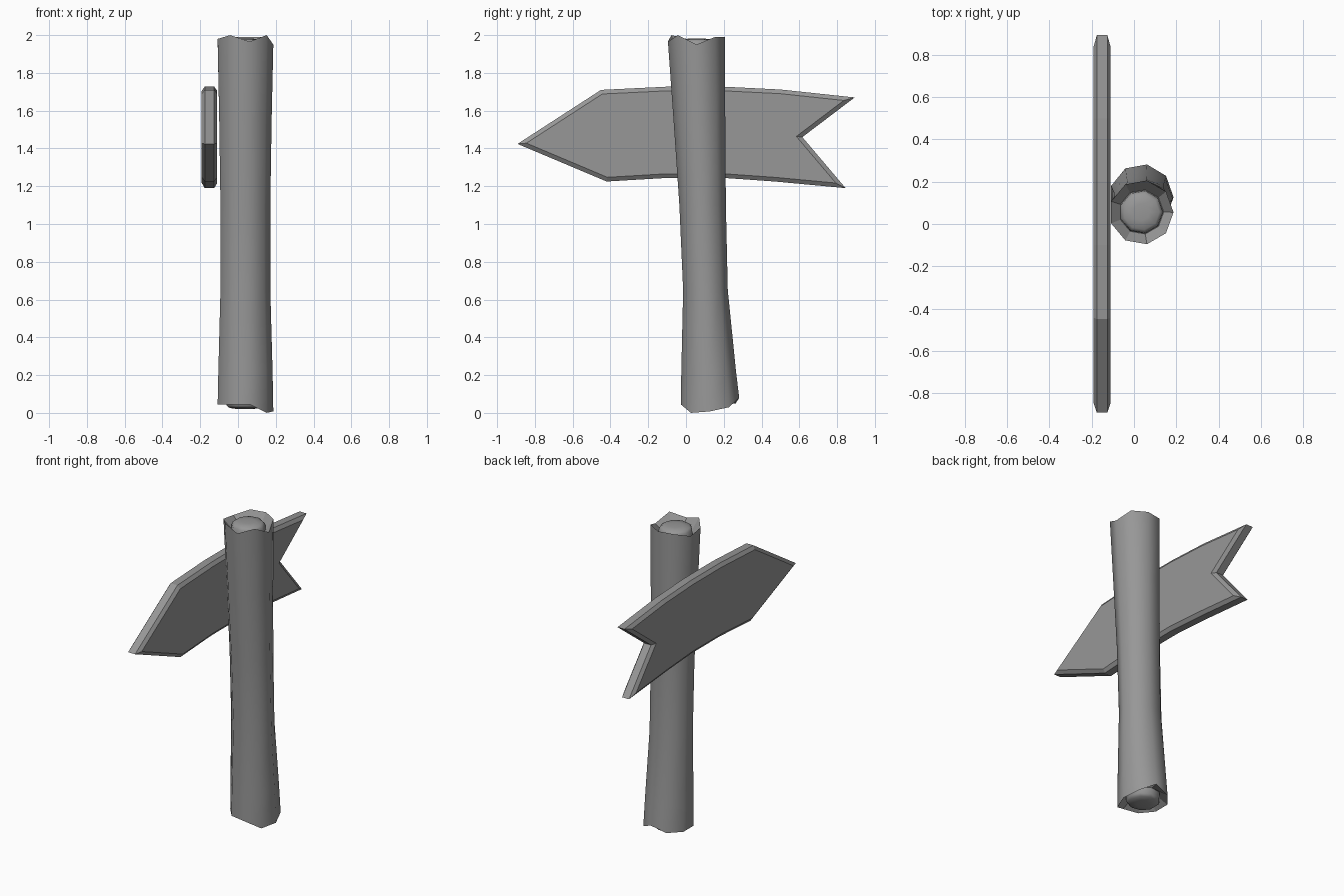
import bpy, bmesh
from math import sin, cos, radians

if "Cube" in bpy.data.objects:
    bpy.data.objects.remove(bpy.data.objects["Cube"])

SIDES = 9
CX = 0.035

grey = bpy.data.materials.new("dark_grey")
grey.diffuse_color = (0.31, 0.31, 0.31, 1)
grey.use_nodes = True
grey.node_tree.nodes["Principled BSDF"].inputs["Base Color"].default_value = grey.diffuse_color


def finish(name, bm, smooth=None):
    bmesh.ops.recalc_face_normals(bm, faces=bm.faces)
    me = bpy.data.meshes.new(name)
    bm.to_mesh(me)
    bm.free()
    me.materials.append(grey)
    ob = bpy.data.objects.new(name, me)
    bpy.context.collection.objects.link(ob)
    if smooth:
        bpy.ops.object.select_all(action='DESELECT')
        ob.select_set(True)
        bpy.context.view_layer.objects.active = ob
        bpy.ops.object.shade_smooth_by_angle(angle=radians(smooth))
    return ob


def ring(bm, cy, rx, ry, heights):
    return [bm.verts.new((CX + rx * cos(radians(40 * i)),
                          cy + ry * sin(radians(40 * i)), heights[i]))
            for i in range(SIDES)]


def lofted(name, rings, smooth):
    bm = bmesh.new()
    loops = [ring(bm, *r) for r in rings]
    for a, b in zip(loops, loops[1:]):
        for i in range(SIDES):
            j = (i + 1) % SIDES
            bm.faces.new((a[i], a[j], b[j], b[i]))
    bm.faces.new(loops[0])
    bm.faces.new(loops[-1])
    return finish(name, bm, smooth)


def flat(z):
    return [z] * SIDES


# Bark: leaning, waisted trunk with jagged ends and a hollowed rim
bottom = [0.008, 0.03, 0.08, 0.05, 0.045, 0.045, 0.045, 0.045, 0.0]
top = [1.95, 1.99, 1.99, 1.99, 1.965, 1.98, 2.0, 1.965, 2.0]
bark = lofted("post_bark", [
    (0.127, 0.105, 0.105, flat(0.08)),
    (0.127, 0.152, 0.157, bottom),
    (0.120, 0.148, 0.147, flat(0.22)),
    (0.103, 0.136, 0.120, flat(0.65)),
    (0.088, 0.136, 0.125, flat(1.10)),
    (0.071, 0.143, 0.139, flat(1.55)),
    (0.055, 0.152, 0.153, top),
    (0.057, 0.106, 0.106, flat(1.925)),
], 45)
# The broken rims stay faceted
for p in bark.data.polygons:
    if p.index < SIDES or p.index >= 6 * SIDES:
        p.use_smooth = False

# Heartwood: low domes showing at both ends
for name, cy, z, s in (("heartwood_top", 0.057, 1.92, 1),
                       ("heartwood_bottom", 0.127, 0.082, -1)):
    lofted(name, [(cy, 0.105, 0.105, flat(z)),
                  (cy, 0.101, 0.101, flat(z + 0.042 * s)),
                  (cy, 0.085, 0.085, flat(z + 0.056 * s)),
                  (cy, 0.040, 0.040, flat(z + 0.062 * s))], 60)

# Arrow board: bowed outline with a pointed end and a swallowtail end
outline = [(-0.892, 1.424), (-0.45, 1.710), (-0.1, 1.727), (0.2, 1.727),
           (0.5, 1.712), (0.893, 1.670), (0.616, 1.46), (0.845, 1.190),
           (0.47, 1.225), (0.2, 1.244), (-0.1, 1.244), (-0.42, 1.225)]
bm = bmesh.new()
sides = [[bm.verts.new((x, y, z)) for y, z in outline]
         for x in (-0.176, -0.126)]
faces = [bm.faces.new(s) for s in sides]
n = len(outline)
for i in range(n):
    j = (i + 1) % n
    bm.faces.new((sides[0][i], sides[0][j], sides[1][j], sides[1][i]))
bmesh.ops.recalc_face_normals(bm, faces=bm.faces)
# Chamfered border on both broad faces
for f in faces:
    bmesh.ops.inset_region(bm, faces=[f], thickness=0.022, depth=0.016,
                           use_even_offset=True, use_boundary=True)
finish("arrow_board", bm)
